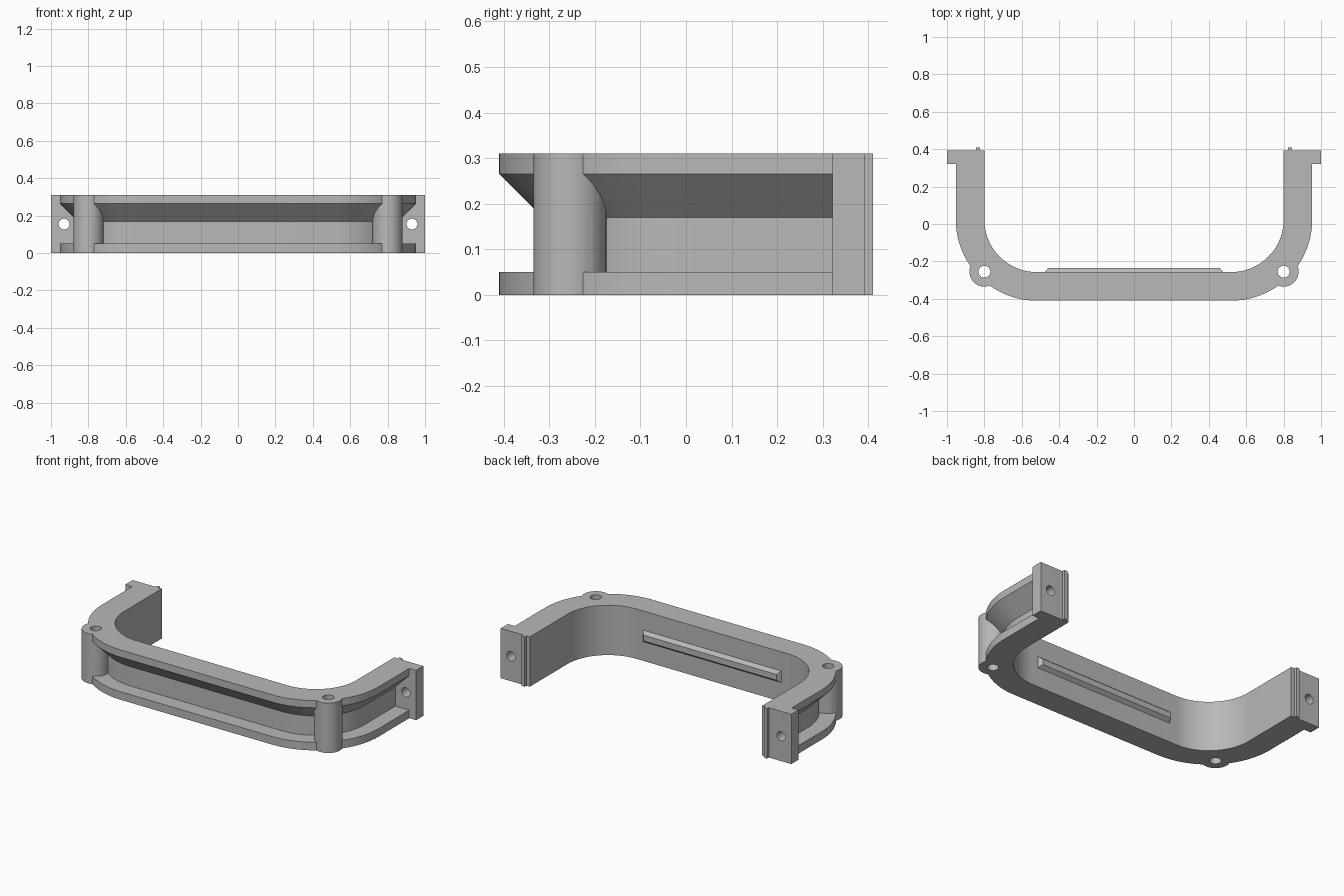
import bpy, bmesh, math
from mathutils import Matrix

cube = bpy.data.objects.get("Cube")
if cube:
    bpy.data.objects.remove(cube, do_unlink=True)

grey = bpy.data.materials.new("plain grey")
grey.use_nodes = True
colour = (0.48, 0.48, 0.48, 1)
grey.diffuse_color = colour
grey.node_tree.nodes["Principled BSDF"].inputs["Base Color"].default_value = colour

H = 0.31                     # overall height
CX, CY, R = 0.52, 0.023, 0.28  # corner centre and inner radius
BACK = 0.393                 # rear face of the end pads


def finish(name, bm):
    bmesh.ops.recalc_face_normals(bm, faces=bm.faces)
    mesh = bpy.data.meshes.new(name)
    bm.to_mesh(mesh)
    bm.free()
    mesh.materials.append(grey)
    obj = bpy.data.objects.new(name, mesh)
    bpy.context.scene.collection.objects.link(obj)
    return obj


def box(name, x0, x1, y0, y1, z0, z1):
    bm = bmesh.new()
    centre = ((x0 + x1) / 2, (y0 + y1) / 2, (z0 + z1) / 2)
    size = (abs(x1 - x0), y1 - y0, z1 - z0, 1)
    bmesh.ops.create_cube(bm, size=1, matrix=Matrix.Translation(centre) @ Matrix.Diagonal(size))
    return finish(name, bm)


def cylinder(name, centre, radius, depth, along_y=False):
    bm = bmesh.new()
    turn = Matrix.Rotation(math.pi / 2 if along_y else 0, 4, 'X')
    bmesh.ops.create_cone(bm, cap_ends=True, segments=48, radius1=radius, radius2=radius,
                          depth=depth, matrix=Matrix.Translation(centre) @ turn)
    return finish(name, bm)


def boolean(target, tool, operation):
    tool.hide_render = True
    mod = target.modifiers.new(tool.name, 'BOOLEAN')
    mod.operation = operation
    mod.solver = 'EXACT'
    mod.object = tool
    bpy.context.view_layer.objects.active = target
    bpy.ops.object.modifier_apply(modifier=mod.name)
    bpy.data.objects.remove(tool, do_unlink=True)


# U-shaped rail: channel section swept along two arms and two round corners
D, WEB = 0.153, 0.058
section = [(0, 0), (D, 0), (D, 0.05), (WEB, 0.05), (WEB, 0.17), (D, 0.265), (D, H), (0, H)]
steps = 24
half = [(CX, BACK - 0.03, 0)] + [(CX, CY, -math.pi / 2 * i / steps) for i in range(steps + 1)]
path = half + [(-x, y, math.pi - a) for x, y, a in reversed(half)]
bm = bmesh.new()
rings = []
for x, y, a in path:
    rings.append([bm.verts.new((x + math.cos(a) * (R + d), y + math.sin(a) * (R + d), z))
                  for d, z in section])
n = len(section)
for r0, r1 in zip(rings, rings[1:]):
    for i in range(n):
        j = (i + 1) % n
        bm.faces.new((r0[i], r0[j], r1[j], r1[i]))
bm.faces.new(rings[0])
bm.faces.new(rings[-1])
frame = finish("channel_frame", bm)

# Corner bosses, end pads and their locating tongues
for side, s in (("left", 1), ("right", -1)):
    boss = cylinder(side + "_corner_boss", (s * 0.8, -0.255, H / 2), 0.08, H)
    boolean(frame, boss, 'UNION')
    pad = box(side + "_end_pad", s * 0.8, s * 1.0, 0.322, BACK, 0, H)
    boolean(frame, pad, 'UNION')
    tongue = box(side + "_tongue", s * 0.823, s * 0.845, BACK - 0.02, 0.41, 0, H)
    boolean(frame, tongue, 'UNION')

# Screw holes through the bosses and pads
for s in (1, -1):
    boolean(frame, cylinder("boss_hole", (s * 0.8, -0.255, H / 2), 0.032, 1), 'DIFFERENCE')
    boolean(frame, cylinder("pad_hole", (s * 0.93, 0.36, H / 2), 0.029, 0.16, True), 'DIFFERENCE')

# Bevelled rib on the inner face of the front wall
rib = box("inner_rib", -0.48, 0.48, -0.262, -0.235, 0.115, 0.195)
for v in rib.data.vertices:
    if v.co.y > -0.24:
        v.co.x -= math.copysign(0.022, v.co.x)
        v.co.z -= math.copysign(0.022, v.co.z - H / 2)

# Smooth the round walls, keep the edges sharp
bpy.ops.object.select_all(action='DESELECT')
frame.select_set(True)
bpy.context.view_layer.objects.active = frame
bpy.ops.object.shade_smooth_by_angle(angle=math.radians(25))
